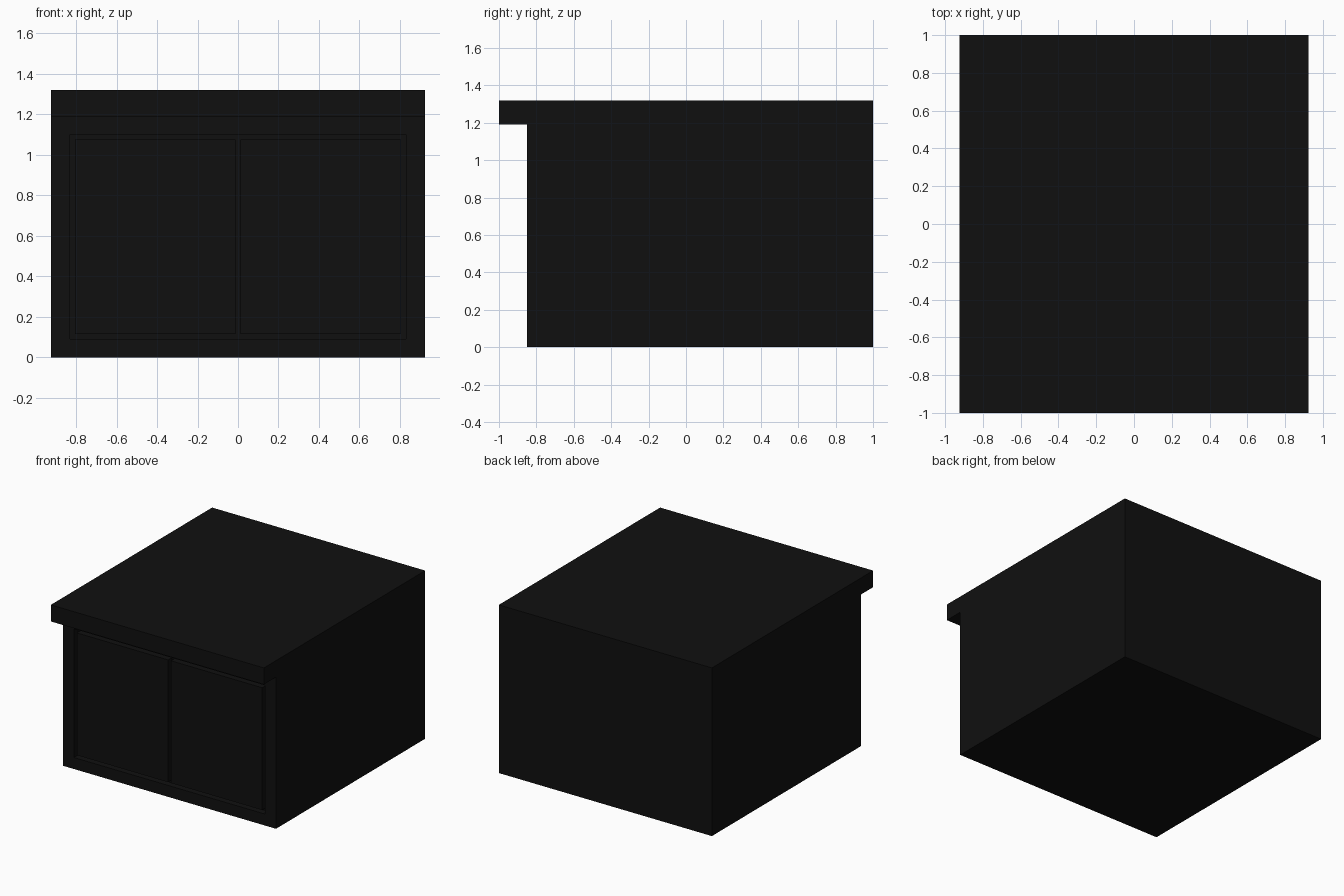
import bpy
import bmesh
from mathutils import Vector

if "Cube" in bpy.data.objects:
    bpy.data.objects.remove(bpy.data.objects["Cube"])

HALF_W = 0.925
FRONT, BACK = -0.85, 1.0
DEPTH = 0.05

mat = bpy.data.materials.new("black")
mat.diffuse_color = (0.005, 0.005, 0.005, 1)
mat.use_nodes = True
mat.node_tree.nodes["Principled BSDF"].inputs["Base Color"].default_value = mat.diffuse_color


def add_object(name, bm):
    bmesh.ops.recalc_face_normals(bm, faces=bm.faces[:])
    mesh = bpy.data.meshes.new(name)
    bm.to_mesh(mesh)
    bm.free()
    mesh.materials.append(mat)
    obj = bpy.data.objects.new(name, mesh)
    bpy.context.collection.objects.link(obj)
    return obj


def box(name, lo, hi):
    lo, hi = Vector(lo), Vector(hi)
    bm = bmesh.new()
    bmesh.ops.create_cube(bm, size=1)
    bmesh.ops.scale(bm, vec=hi - lo, verts=bm.verts)
    bmesh.ops.translate(bm, vec=(lo + hi) / 2, verts=bm.verts)
    return add_object(name, bm)


# Cabinet body with overhanging top, extruded from its side profile
profile = [(FRONT, 0), (BACK, 0), (BACK, 1.32), (-1, 1.32), (-1, 1.19), (FRONT, 1.19)]
bm = bmesh.new()
face = bm.faces.new([bm.verts.new((-HALF_W, y, z)) for y, z in profile])
ext = bmesh.ops.extrude_face_region(bm, geom=[face])
bmesh.ops.translate(bm, vec=(2 * HALF_W, 0, 0),
                    verts=[g for g in ext["geom"] if isinstance(g, bmesh.types.BMVert)])
body = add_object("cabinet_body", bm)

# Shallow door opening cut in the front
cutter = box("opening_cutter", (-0.83, FRONT - 0.05, 0.09), (0.83, FRONT + DEPTH, 1.10))
cutter.hide_render = True
cutter.hide_viewport = True
cutter.display_type = 'WIRE'
cut = body.modifiers.new("door_opening", 'BOOLEAN')
cut.operation = 'DIFFERENCE'
cut.solver = 'EXACT'
cut.object = cutter

# Pair of flush doors, separated from the frame by narrow grooves
for side, x0, x1 in (("left", -0.805, -0.012), ("right", 0.012, 0.805)):
    box(side + "_door", (x0, FRONT, 0.115), (x1, FRONT + DEPTH, 1.075))
